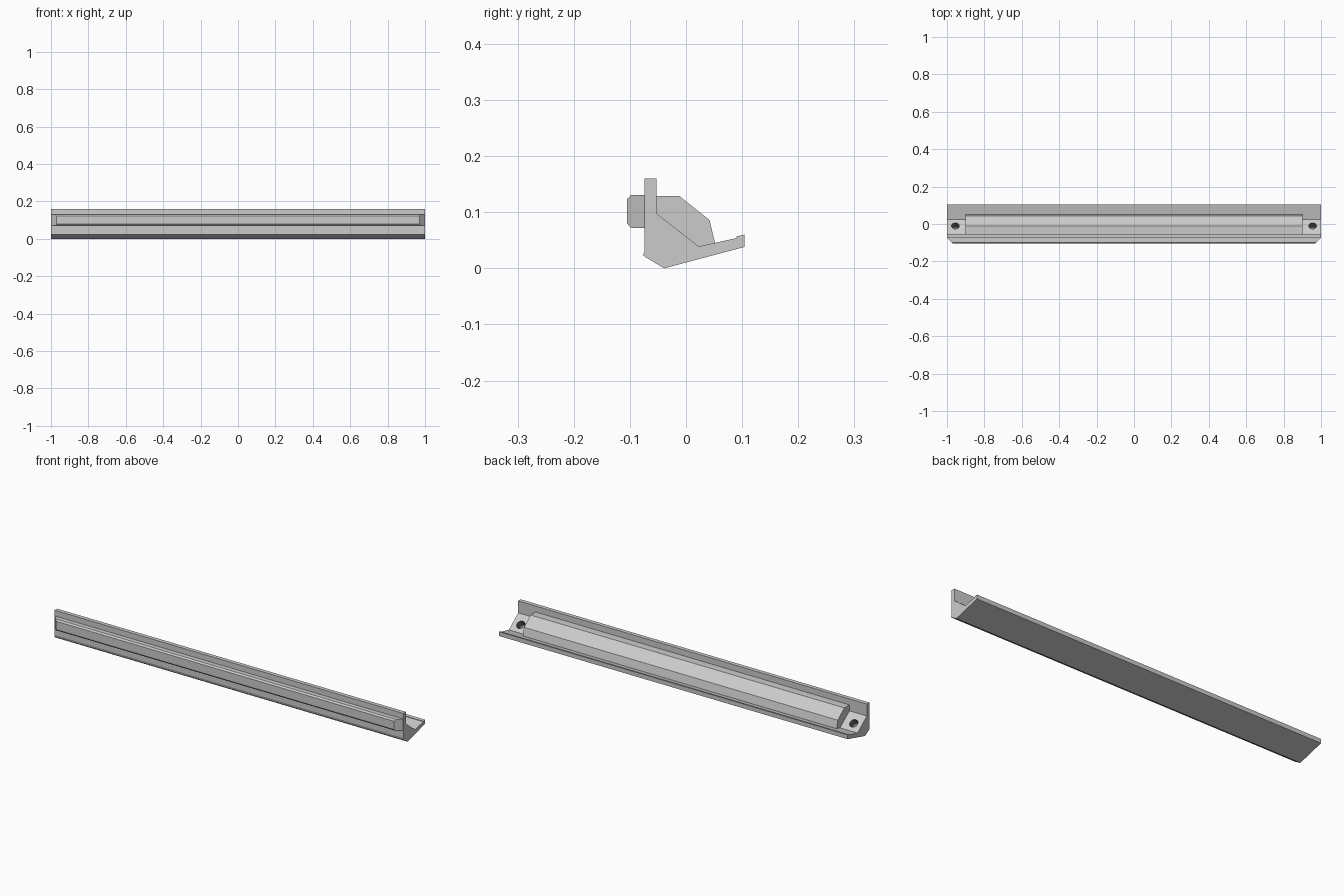
import bpy, bmesh, math
from mathutils import Matrix, Vector

cube = bpy.data.objects.get("Cube")
if cube:
    bpy.data.objects.remove(cube, do_unlink=True)


def material(name, value):
    m = bpy.data.materials.new(name)
    m.use_nodes = True
    color = (value, value, value, 1)
    m.diffuse_color = color
    m.node_tree.nodes["Principled BSDF"].inputs["Base Color"].default_value = color
    return m


grey = material("light grey", 0.6)
dark = material("dark grey", 0.15)


def finish(name, bm, mats):
    bmesh.ops.recalc_face_normals(bm, faces=bm.faces)
    mesh = bpy.data.meshes.new(name)
    bm.to_mesh(mesh)
    bm.free()
    obj = bpy.data.objects.new(name, mesh)
    bpy.context.collection.objects.link(obj)
    for m in mats:
        mesh.materials.append(m)
    return obj


def extrusion(name, profile, half_length, mats, end_slope=0.0):
    """Extrude a (y, z) profile along x; end_slope shortens it toward the front."""
    bm = bmesh.new()
    back = max(y for y, z in profile)
    rings = []
    for side in (-1, 1):
        rings.append([bm.verts.new((side * (half_length - end_slope * (back - y)), y, z))
                      for y, z in profile])
    bm.faces.new(rings[0])
    bm.faces.new(rings[1])
    n = len(profile)
    for i in range(n):
        j = (i + 1) % n
        bm.faces.new((rings[0][i], rings[0][j], rings[1][j], rings[1][i]))
    return finish(name, bm, mats)


# Main rail: upright wall, sloped seat and raised rear lip
rail = extrusion("rail_body", [
    (-0.074, 0.16), (-0.053, 0.16), (-0.053, 0.098), (0.023, 0.039),
    (0.09, 0.054), (0.09, 0.057), (0.104, 0.06), (0.104, 0.038),
    (-0.039, 0.0), (-0.074, 0.021)], 1.0, [grey, dark])

# Faceted housing resting in the rail
extrusion("housing", [
    (-0.055, 0.129), (-0.012, 0.129), (0.042, 0.086), (0.052, 0.044),
    (0.023, 0.037), (-0.055, 0.097)], 0.9, [grey])

# Front strip with bevelled edges and slanted ends
extrusion("front_strip", [
    (-0.073, 0.131), (-0.098, 0.131), (-0.105, 0.123), (-0.105, 0.08),
    (-0.098, 0.072), (-0.073, 0.072)], 1.0, [grey], end_slope=0.95)

# Small bead low on the front
extrusion("front_bead", [
    (-0.073, 0.03), (-0.0755, 0.027), (-0.0755, 0.022), (-0.073, 0.021)], 1.0, [grey])

# Blind screw holes drilled square to the sloped seat
normal = Vector((0, 0.059, 0.076)).normalized()
turn = normal.to_track_quat('Z', 'Y').to_matrix().to_4x4()
bm = bmesh.new()
for side in (-1, 1):
    spot = Vector((side * 0.955, -0.01, 0.0646))
    bmesh.ops.create_cone(bm, cap_ends=True, segments=24, radius1=0.021, radius2=0.021,
                          depth=0.07, matrix=Matrix.Translation(spot) @ turn)
for f in bm.faces:
    f.material_index = 1
cutter = finish("hole_cutter", bm, [grey, dark])
cutter.hide_render = True

mod = rail.modifiers.new("holes", 'BOOLEAN')
mod.operation = 'DIFFERENCE'
mod.solver = 'EXACT'
mod.object = cutter
bpy.context.view_layer.objects.active = rail
bpy.ops.object.modifier_apply(modifier=mod.name)
bpy.data.objects.remove(cutter, do_unlink=True)
